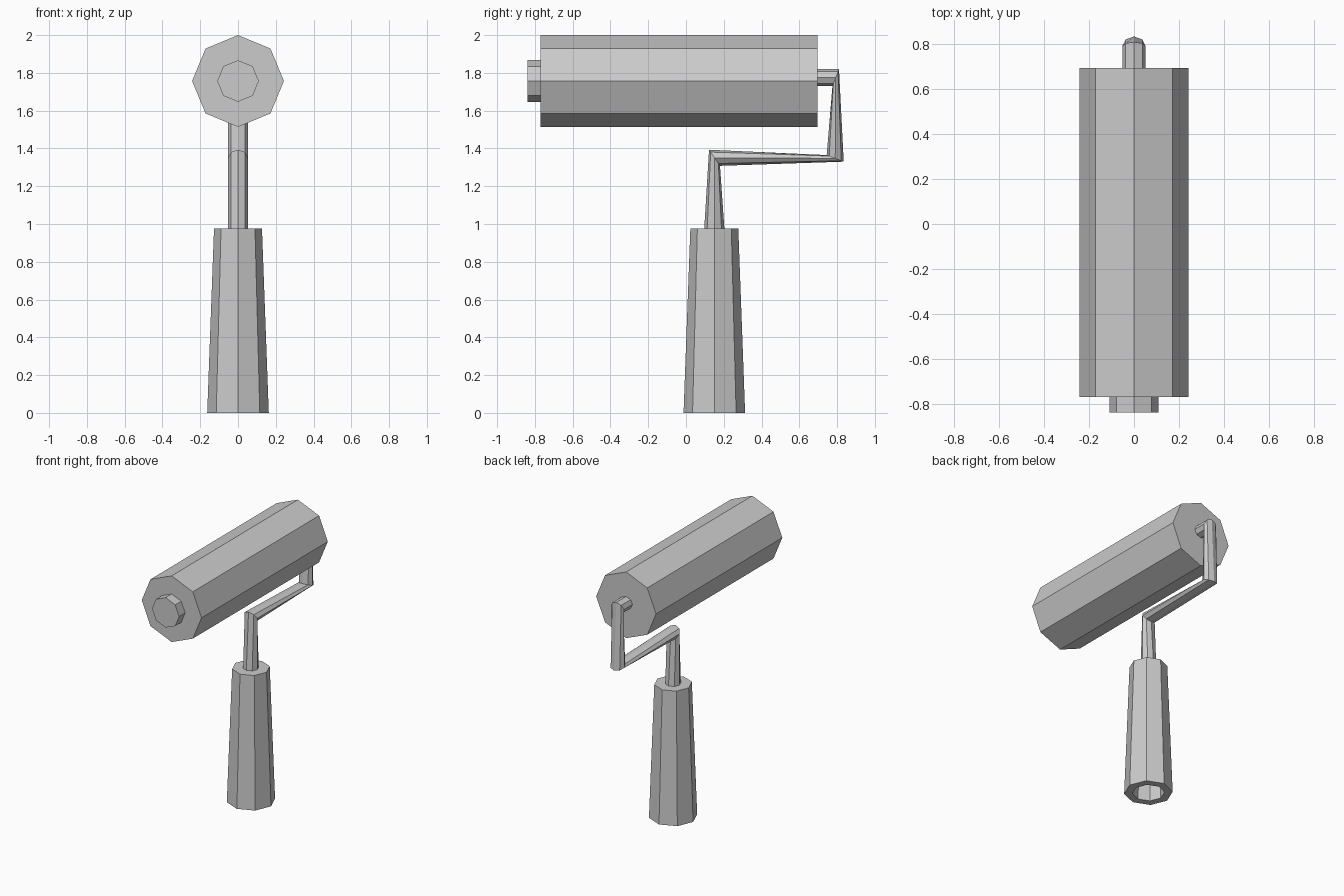
import bpy
import bmesh
from math import cos, sin, pi
from mathutils import Vector

if "Cube" in bpy.data.objects:
    bpy.data.objects.remove(bpy.data.objects["Cube"], do_unlink=True)

grey = bpy.data.materials.new("plain grey")
grey.use_nodes = True
colour = (0.6, 0.6, 0.6, 1)
grey.diffuse_color = colour
grey.node_tree.nodes["Principled BSDF"].inputs["Base Color"].default_value = colour

SIDES = 8


def ring(centre, u, v):
    """Octagon around centre spanned by the two half-axes u and v."""
    angles = [2 * pi * i / SIDES for i in range(SIDES)]
    return [Vector(centre) + Vector(u) * cos(a) + Vector(v) * sin(a) for a in angles]


def loft(name, rings):
    """Skin a row of octagons and close both ends."""
    bm = bmesh.new()
    rows = [[bm.verts.new(p) for p in r] for r in rings]
    for a, b in zip(rows, rows[1:]):
        for i in range(SIDES):
            j = (i + 1) % SIDES
            bm.faces.new((a[i], a[j], b[j], b[i]))
    bm.faces.new(rows[0])
    bm.faces.new(rows[-1])
    bmesh.ops.recalc_face_normals(bm, faces=bm.faces)
    mesh = bpy.data.meshes.new(name)
    bm.to_mesh(mesh)
    bm.free()
    mesh.materials.append(grey)
    obj = bpy.data.objects.new(name, mesh)
    bpy.context.collection.objects.link(obj)
    return obj


def upright(z, r):
    return ring((0, 0.15, z), (r, 0, 0), (0, r, 0))


def lying(y, r):
    return ring((0, y, 1.757), (r, 0, 0), (0, 0, r))


# Paint roller and its front end cap
loft("roller", [lying(-0.77, 0.243), lying(0.695, 0.243)])
loft("end_cap", [lying(-0.84, 0.11), lying(-0.76, 0.11)])

# Tapered handle with a deep hole in its underside
loft("handle", [upright(0.85, 0.08), upright(0, 0.108),
                upright(0, 0.163), upright(0.975, 0.127)])

# Bent rod: opposite (y, z) edge points at each bend
bends = [((0.095, 0.95), (0.205, 0.95)),
         ((0.122, 1.393), (0.18, 1.308)),
         ((0.745, 1.365), (0.835, 1.33)),
         ((0.775, 1.73), (0.81, 1.82)),
         ((0.68, 1.73), (0.68, 1.82))]
rod = []
for a, b in bends:
    a, b = Vector((0, *a)), Vector((0, *b))
    rod.append(ring((a + b) / 2, (0.052, 0, 0), (b - a) / 2))
loft("bent_rod", rod)
